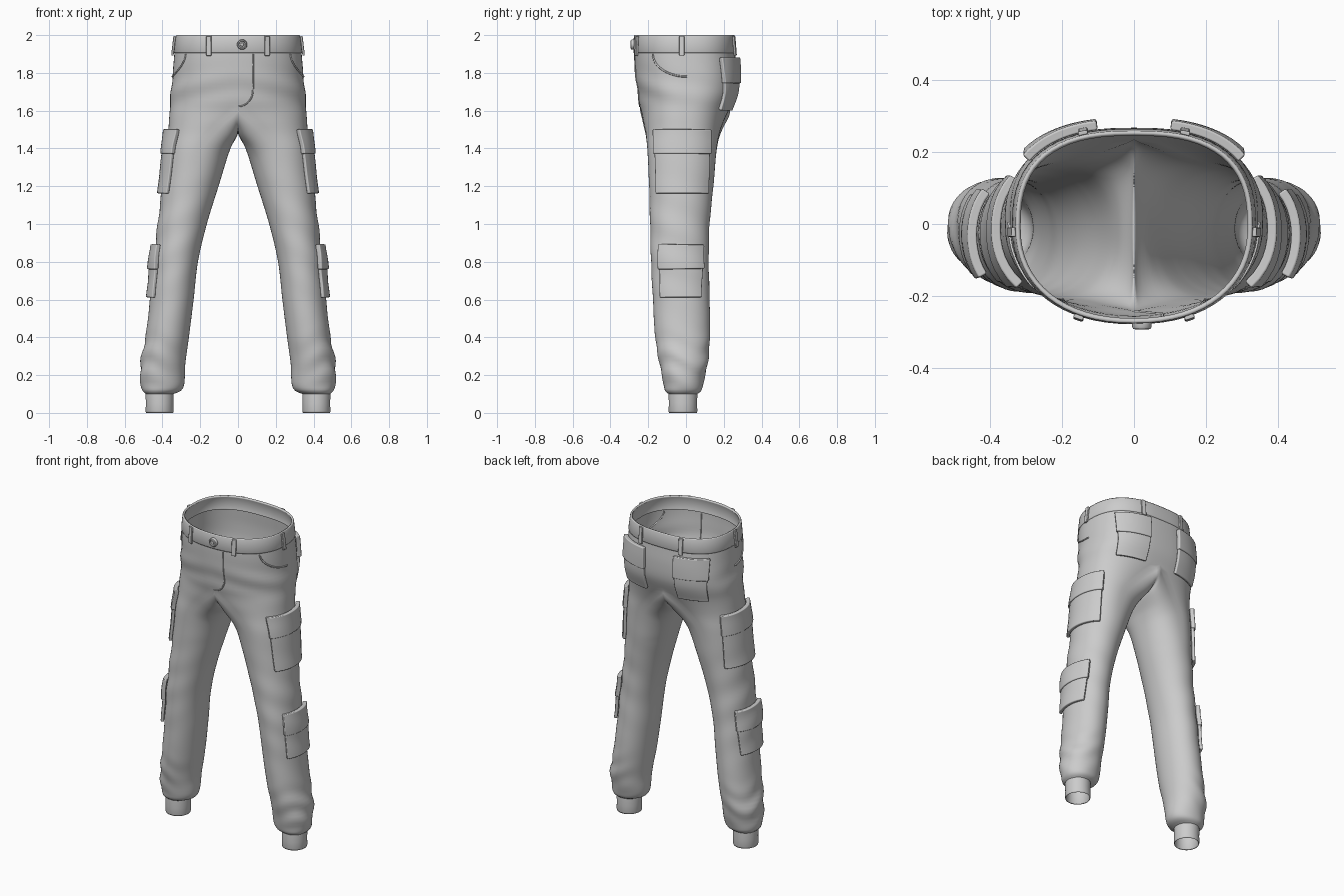
import bpy, bmesh
from math import sin, cos, pi, asin, acos, exp, radians, copysign
from mathutils import Vector, Matrix

if "Cube" in bpy.data.objects:
    bpy.data.objects.remove(bpy.data.objects["Cube"])

# Section profile of one half: z, inner x, middle x, outer x, front y, back y
PROFILE = [
    (.1, .342, .415, .488, -.092, .06), (.115, .305, .41, .505, -.11, .08),
    (.15, .285, .402, .515, -.118, .09), (.25, .28, .4, .517, -.138, .113),
    (.4, .26, .376, .49, -.163, .127), (.6, .235, .35, .466, -.175, .125),
    (.8, .212, .328, .447, -.185, .12), (1.0, .165, .295, .425, -.19, .125),
    (1.2, .103, .252, .402, -.195, .145), (1.4, .04, .21, .38, -.205, .163),
    (1.48, 0, .15, .37, -.213, .178), (1.55, 0, .08, .365, -.228, .203),
    (1.62, 0, 0, .361, -.243, .235), (1.7, 0, 0, .355, -.258, .262),
    (1.8, 0, 0, .345, -.27, .268), (1.9, 0, 0, .337, -.275, .262),
    (2.0, 0, 0, .325, -.272, .255)]
SPLIT = 1.62   # height where the hips divide into legs
HALF = 32      # cells across half a section


def section(z):
    """Smoothly interpolated profile row at height z."""
    z = min(max(z, .1), 2.0)
    n = len(PROFILE)
    i = next(k for k in range(n - 1) if z <= PROFILE[k + 1][0])

    def slope(k, c):
        a, b = PROFILE[max(k - 1, 0)], PROFILE[min(k + 1, n - 1)]
        return (b[c] - a[c]) / (b[0] - a[0])
    p, q = PROFILE[i], PROFILE[i + 1]
    h = q[0] - p[0]
    t = (z - p[0]) / h
    out = []
    for c in range(1, 6):
        v = (p[c] * (2*t**3 - 3*t*t + 1) + q[c] * (3*t*t - 2*t**3)
             + h * slope(i, c) * (t**3 - 2*t*t + t) + h * slope(i + 1, c) * (t**3 - t*t))
        out.append(max(v, 0) if c < 3 else v)
    return out


def power(z, s):
    """Squareness of the section: boxier at the hips, most at the back."""
    k = min(max((z - 1.2) / .5, 0), 1)
    return .97 - k * (.07 if s < 0 else .2)


def bump(z, mid, width):
    return exp(-((z - mid) / width) ** 2)


def cloth(a, z, off=0.0):
    """Point on the trouser surface: a=-90 front, 0 outside, 90 back, 180 inside."""
    if off:
        da, dz = .02, .01
        n = (cloth(a + da, z) - cloth(a - da, z)).cross(cloth(a, z + dz) - cloth(a, z - dz))
        return cloth(a, z) + n.normalized() * off
    xi, xm, xo, yf, yb = section(z)
    c, s = cos(a), sin(a)
    if abs(c) < 1e-6:
        c = 0
    p = power(z, s)
    cp, sp = abs(c) ** p, copysign(abs(s) ** p, s)
    y = (yf + yb) / 2 + (yb - yf) / 2 * sp
    zz = z
    if c >= 0:
        x = xm + (xo - xm) * cp
    else:
        zz = z - .14 * min(max((z - 1.2) / .42, 0), 1) * abs(c) ** .8
        x = xm - (xm - section(zz)[0]) * cp
    # soft folds at ankle, knee and hip
    w = (.006 * sin(48*z + 2*sin(2*a)) * bump(z, .27, .12)
         + .003 * sin(34*z + 2*a) * bump(z, .9, .3)
         + .006 * sin(42*z + 3*a) * bump(z, 1.7, .1) * (1 - s) / 2) * (1 + c) / 2
    return Vector((x + w * c, y + w * s, zz))


def angle_at(axis, v, z):
    """Section angle where the surface has y=v, or x=v on the front or back."""
    xi, xm, xo, yf, yb = section(z)
    if axis == 'side':
        s = (v - (yf + yb) / 2) / ((yb - yf) / 2)
        s = max(min(s, .999), -.999)
        return asin(copysign(abs(s) ** (1 / power(z, s)), s))
    d = 1 if axis == 'back' else -1
    c = min(max((v - xm) / (xo - xm), 0), 1)
    return d * acos(c ** (1 / power(z, d)))


def make(name, verts, faces, mirror=True, thick=0, bevel=0):
    me = bpy.data.meshes.new(name)
    me.from_pydata([tuple(v) for v in verts], [], faces)
    me.shade_smooth()
    ob = bpy.data.objects.new(name, me)
    bpy.context.collection.objects.link(ob)
    if mirror:
        m = ob.modifiers.new('mirror', 'MIRROR')
        m.merge_threshold = .002
    if thick:
        m = ob.modifiers.new('thickness', 'SOLIDIFY')
        m.thickness, m.offset = thick, 1
    if bevel:
        m = ob.modifiers.new('soft_edge', 'BEVEL')
        m.width, m.segments, m.limit_method = bevel, 2, 'ANGLE'
        m.angle_limit = radians(50)
        m.harden_normals = True
    return ob


def patch(name, axis, top, bottom, z1, z0, thick, off=.002, nu=12, nz=10, bevel=.006):
    """Padded panel lying on the cloth; top and bottom are coordinate ranges."""
    V = []
    for j in range(nz + 1):
        t = j / nz
        z = z0 + (z1 - z0) * t
        lo, hi = (bottom[k] + (top[k] - bottom[k]) * t for k in (0, 1))
        for i in range(nu + 1):
            V.append(cloth(angle_at(axis, lo + (hi - lo) * i / nu, z), z, off))
    w = nu + 1
    F = [(j*w + i, j*w + i + 1, (j+1)*w + i + 1, (j+1)*w + i)
         for j in range(nz) for i in range(nu)]
    return make(name, V, F, thick=thick, bevel=bevel)


def pocket(name, axis, rng, z1, zm, z0, taper):
    lo, hi = rng
    patch(name + '_bag', axis, (lo, hi), (lo + taper, hi - taper), zm + .01, z0, .02)
    g = copysign(.004, hi - lo)
    patch(name + '_flap', axis, (lo - g, hi + g), (lo - g, hi + g), z1, zm, .027, nz=6)


# Trouser body: open half rings for the hips, full rings for the leg
heights = [1.92 - .02 * i for i in range(16)]
heights = [z for z in heights if z > SPLIT + .005] + [SPLIT]
heights += [SPLIT - .022 * i for i in range(1, 66)] + [.165, .15, .135, .125, .115, .107, .1]
rows, V, F = [], [], []
for z in heights:
    n = HALF + 1 if z > SPLIT else 2 * HALF
    rows.append(range(len(V), len(V) + n))
    V += [cloth(-pi / 2 + pi * i / HALF, z) for i in range(n)]
for up, dn in zip(rows, rows[1:]):
    cells = len(up) if len(up) > HALF + 1 else HALF
    for i in range(cells):
        k = (i + 1) % len(up) if cells > HALF else i + 1
        F.append((dn[i], dn[k], up[k], up[i]))
make('trousers', V, F)

# Waistband
zs = (1.905, 1.912, 1.955, 1.993, 2.0)
offs = (.001, .004, .004, .004, .001)
V = []
for z, o in zip(zs, offs):
    for i in range(HALF + 1):
        a = -pi / 2 + pi * i / HALF
        V.append(cloth(a, z) + Vector((cos(a), sin(a), 0)) * o)
w = HALF + 1
F = [(j*w + i, j*w + i + 1, (j+1)*w + i + 1, (j+1)*w + i)
     for j in range(len(zs) - 1) for i in range(HALF)]
band = make('waistband', V, F, thick=.012)
band.modifiers['thickness'].offset = -1

# Ankle cuffs: ribbed tube turned in at the hem
V, F, n = [], [], 40
loops = [(.112, .9), (.108, .98), (.095, 1), (.05, .985), (.008, 1), (0, .97), (.004, .92), (.09, .9)]
for z, r in loops:
    for i in range(n):
        a = 2 * pi * i / n
        V.append((.415 + .074 * r * cos(a), -.016 + .076 * r * sin(a), z))
for j in range(len(loops) - 1):
    for i in range(n):
        k = (i + 1) % n
        F.append(((j+1)*n + i, (j+1)*n + k, j*n + k, j*n + i))
make('ankle_cuffs', V, F)

# Cargo, knee and seat pockets
pocket('thigh_pocket', 'side', (-.155, .115), 1.50, 1.37, 1.16, .006)
pocket('shin_pocket', 'side', (-.133, .078), .89, .76, .61, .004)
pocket('seat_pocket', 'back', (.285, .105), 1.88, 1.745, 1.605, -.004)

# Belt loops
for name, axis, lo, hi in (('front', 'front', .138, .164), ('side', 'side', -.035, -.009),
                           ('back', 'back', .153, .127)):
    patch(name + '_belt_loop', axis, (lo, hi), (lo, hi), 1.995, 1.89, .012,
          off=.004, nu=3, nz=5, bevel=.004)


# Raised seams
def seam(name, lines, depth):
    cu = bpy.data.curves.new(name, 'CURVE')
    cu.dimensions, cu.bevel_depth, cu.bevel_resolution = '3D', depth, 1
    for pts in lines:
        sp = cu.splines.new('POLY')
        sp.points.add(len(pts) - 1)
        for q, v in zip(sp.points, pts):
            q.co = (*v, 1)
    ob = bpy.data.objects.new(name, cu)
    bpy.context.collection.objects.link(ob)


slash = []
for i in range(17):
    t = i / 16 * pi / 2
    z = 1.9 - .12 * sin(t)
    slash.append(cloth(angle_at('side', -.175 + .18 * (1 - cos(t)), z), z, .001))
seam('hip_pocket_seams', [slash, [Vector((-v.x, v.y, v.z)) for v in slash]], .005)
path = [(.08, 1.9 - .02 * i) for i in range(10)]
path += [(.08 * cos(t * pi / 16), 1.71 - .088 * sin(t * pi / 16)) for t in range(9)]
seam('fly_seam', [[cloth(angle_at('front', x, z), z) for x, z in path]], .004)

# Waist button: turned disc with raised rim
prof = [(0, .012), (.008, .012), (.01, .008), (.016, .008), (.019, .014), (.024, .013), (.027, .008), (.027, -.004)]
n = 28
at = cloth(-pi / 2, 1.95)
V = [(.022 + r * cos(2*pi*i/n), at.y - .005 - h, 1.95 + r * sin(2*pi*i/n))
     for r, h in prof for i in range(n)]
F = [(j*n + i, j*n + (i+1) % n, (j+1)*n + (i+1) % n, (j+1)*n + i)
     for j in range(len(prof) - 1) for i in range(n)]
button = make('waist_button', V, F, mirror=False)
bm = bmesh.new()
bm.from_mesh(button.data)
bmesh.ops.remove_doubles(bm, verts=bm.verts, dist=.0001)
bmesh.ops.recalc_face_normals(bm, faces=bm.faces)
bm.to_mesh(button.data)
bm.free()
button.data.set_sharp_from_angle(angle=radians(35))
